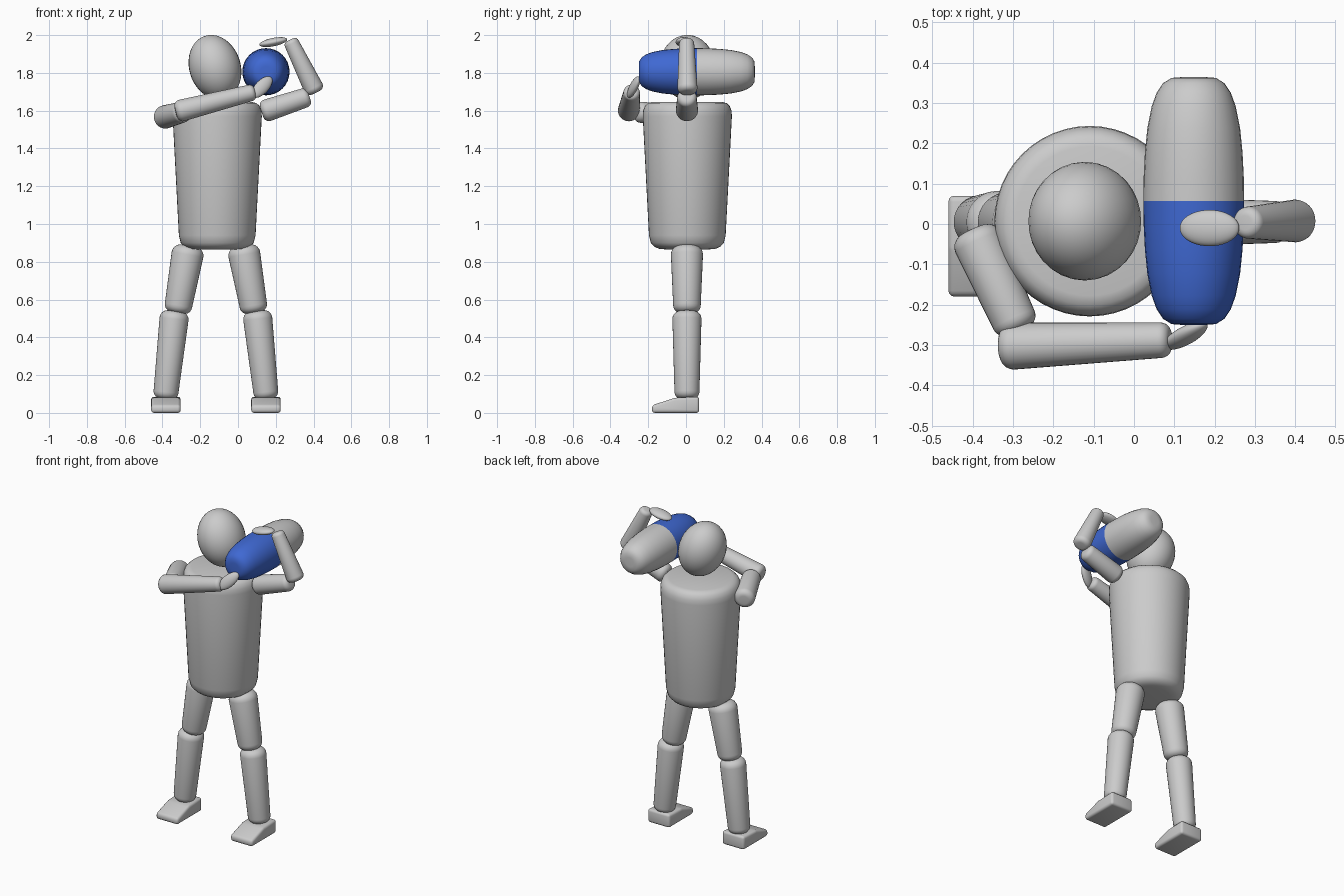
import bpy, bmesh
from math import sin, cos, pi, radians
from mathutils import Vector, Matrix

if "Cube" in bpy.data.objects:
    bpy.data.objects.remove(bpy.data.objects["Cube"])


def finish(name, bm, angle=40):
    bmesh.ops.recalc_face_normals(bm, faces=bm.faces)
    me = bpy.data.meshes.new(name)
    bm.to_mesh(me)
    bm.free()
    ob = bpy.data.objects.new(name, me)
    bpy.context.collection.objects.link(ob)
    bpy.ops.object.select_all(action='DESELECT')
    bpy.context.view_layer.objects.active = ob
    ob.select_set(True)
    bpy.ops.object.shade_smooth_by_angle(angle=radians(angle))
    return ob


def revolve(name, profile, p0=(0, 0, 0), direction=(0, 0, 1), sides=32):
    """Spin (radius, height) pairs round an axis through p0; end rings are capped."""
    bm = bmesh.new()
    m = Matrix.Translation(p0) @ Vector(direction).to_track_quat('Z', 'Y').to_matrix().to_4x4()
    rings = [[bm.verts.new(m @ Vector((r * cos(2 * pi * i / sides), r * sin(2 * pi * i / sides), h)))
              for i in range(sides)] for r, h in profile]
    for a, b in zip(rings, rings[1:]):
        for i in range(sides):
            j = (i + 1) % sides
            bm.faces.new((a[i], a[j], b[j], b[i]))
    bm.faces.new(rings[0])
    bm.faces.new(rings[-1])
    return finish(name, bm)


def limb(name, p0, p1, r0, r1, rnd=0.55):
    """Tapered rod from p0 to p1 with rounded ends."""
    d = Vector(p1) - Vector(p0)
    n = d.length
    arc = [k * pi / 10 for k in range(6)]
    low = [(r0 * (1 - rnd + rnd * sin(a)), r0 * rnd * (1 - cos(a))) for a in arc]
    high = [(r1 * (1 - rnd + rnd * sin(a)), n - r1 * rnd * (1 - cos(a))) for a in reversed(arc)]
    return revolve(name, low + high, p0, d)


def ellipsoid(name, centre, axis, wide, size):
    """size = half length along axis, half width along wide, half thickness."""
    a = Vector(axis).normalized()
    t = a.cross(Vector(wide)).normalized()
    w = t.cross(a)
    m = Matrix((w * size[1], t * size[2], a * size[0])).transposed().to_4x4()
    bm = bmesh.new()
    bmesh.ops.create_uvsphere(bm, u_segments=32, v_segments=20, radius=1,
                              matrix=Matrix.Translation(centre) @ m)
    return finish(name, bm, 60)


MID = -0.117   # body centre line

# Head and torso
ellipsoid("head", (-0.122, 0.007, 1.83), (-sin(radians(18)), 0, cos(radians(18))), (0, 1, 0),
          (0.174, 0.147, 0.136))
revolve("torso", [(0.12, 0.866), (0.150, 0.869), (0.175, 0.88), (0.193, 0.90), (0.203, 0.94),
                  (0.236, 1.57), (0.234, 1.60), (0.224, 1.625), (0.208, 1.640), (0.185, 1.646)],
        (-0.11, 0.007, 0), sides=48)

# Legs and feet, mirrored about the body centre line
for s, side in ((-1, "right"), (1, "left")):
    limb(side + "_thigh", (MID + s * 0.142, 0.005, 0.885), (MID + s * 0.205, 0.005, 0.53), 0.085, 0.073)
    limb(side + "_shin", (MID + s * 0.217, 0.005, 0.54), (MID + s * 0.268, 0.005, 0.075), 0.077, 0.066)

    bm = bmesh.new()
    prof = [(-0.18, 0), (0.07, 0), (0.07, 0.086), (-0.06, 0.08), (-0.18, 0.04)]
    f = bm.faces.new([bm.verts.new((MID + s * 0.265 - 0.078, y, z)) for y, z in prof])
    ext = bmesh.ops.extrude_face_region(bm, geom=[f])
    bmesh.ops.translate(bm, vec=(0.156, 0, 0),
                        verts=[v for v in ext["geom"] if isinstance(v, bmesh.types.BMVert)])
    bmesh.ops.recalc_face_normals(bm, faces=bm.faces)
    bmesh.ops.bevel(bm, geom=bm.edges[:], offset=0.015, segments=3, profile=0.5, affect='EDGES')
    finish(side + "_foot", bm)

# Right arm, reaching across the front
limb("right_upper_arm", (-0.40, -0.015, 1.563), (-0.285, -0.265, 1.595), 0.062, 0.056)
limb("right_forearm", (-0.33, -0.304, 1.593), (0.09, -0.287, 1.70), 0.058, 0.044)
ellipsoid("right_hand", (0.127, -0.277, 1.725), (0.095, 0.057, 0.10), (-0.6, 0, 0.6),
          (0.076, 0.036, 0.021))

# Left arm, folded over the tube
limb("left_upper_arm", (0.125, 0.005, 1.592), (0.378, 0.005, 1.676), 0.059, 0.052)
limb("left_forearm", (0.412, 0.008, 1.695), (0.275, 0.003, 1.975), 0.053, 0.040)
ellipsoid("left_hand", (0.187, -0.01, 1.963), (1, 0, 0.2), (0, 1, 0), (0.075, 0.045, 0.022))

# Shoulder-carried barrel: coloured front half, plain rear half
half = [(0.125, 0), (0.124, 0.06), (0.121, 0.12), (0.115, 0.18), (0.104, 0.235),
        (0.092, 0.268), (0.076, 0.292), (0.055, 0.305), (0.03, 0.307)]
front = revolve("barrel_front", half, (0.148, 0.057, 1.806), (0, -1, 0))
revolve("barrel_rear", half, (0.148, 0.057, 1.806), (0, 1, 0))
blue = bpy.data.materials.new("blue")
blue.diffuse_color = (0.05, 0.14, 0.65, 1)
blue.use_nodes = True
blue.node_tree.nodes["Principled BSDF"].inputs["Base Color"].default_value = blue.diffuse_color
front.data.materials.append(blue)
